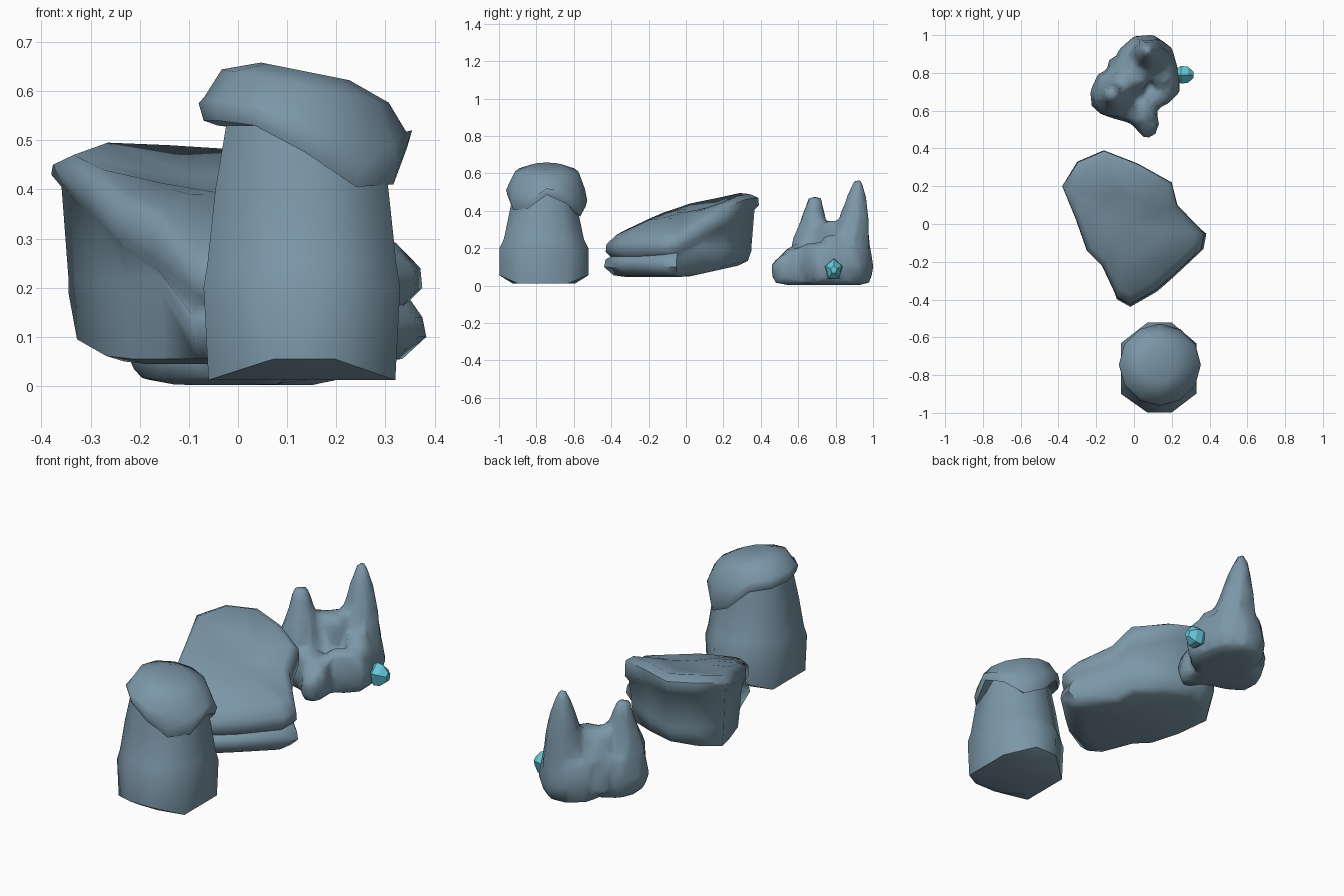
import bpy, bmesh
from math import sin, cos, pi, radians
from mathutils import Vector

cube = bpy.data.objects.get("Cube")
if cube:
    bpy.data.objects.remove(cube)


def material(name, rgb):
    m = bpy.data.materials.new(name)
    m.use_nodes = True
    m.diffuse_color = (*rgb, 1)
    m.node_tree.nodes["Principled BSDF"].inputs["Base Color"].default_value = (*rgb, 1)
    return m


SLATE = material("slate blue", (0.2, 0.31, 0.39))
TEAL = material("crystal teal", (0.13, 0.57, 0.69))


def loft(name, rings, mat, angle=40):
    """Skin closed rings of equal length, capping both ends with a fan."""
    bm = bmesh.new()
    loops = [[bm.verts.new(p) for p in ring] for ring in rings]
    n = len(rings[0])
    for a, b in zip(loops, loops[1:]):
        for i in range(n):
            j = (i + 1) % n
            bm.faces.new((a[i], a[j], b[j], b[i]))
    for loop in (loops[0], loops[-1]):
        mid = bm.verts.new(sum((v.co for v in loop), Vector()) / n)
        for i in range(n):
            bm.faces.new((loop[i], loop[(i + 1) % n], mid))
    bmesh.ops.recalc_face_normals(bm, faces=bm.faces)
    mesh = bpy.data.meshes.new(name)
    bm.to_mesh(mesh)
    bm.free()
    mesh.materials.append(mat)
    obj = bpy.data.objects.new(name, mesh)
    bpy.context.collection.objects.link(obj)
    bpy.ops.object.select_all(action='DESELECT')
    obj.select_set(True)
    bpy.context.view_layer.objects.active = obj
    bpy.ops.object.shade_smooth_by_angle(angle=radians(angle))
    return obj


def scaled(p, c, sx, sy, z):
    return Vector((c[0] + (p[0] - c[0]) * sx, c[1] + (p[1] - c[1]) * sy, z))


def circle(c, r, z, n, turn=0.0):
    return [Vector((c[0] + r * cos(turn + 2 * pi * i / n),
                    c[1] + r * sin(turn + 2 * pi * i / n), z)) for i in range(n)]


# Pillar body: octagon with a flared foot
foot = [(.07, -1), (.2, -1), (.33, -.9), (.33, -.63), (.2, -.52), (.07, -.52), (-.07, -.63), (-.07, -.9)]
pc = (.13, -.76)
rings = [[scaled(p, pc, .8, .7, .012) for p in foot],
         [scaled(p, pc, .95, .99, .055 if abs(p[1] - pc[1]) > .2 else .012) for p in foot]]
for z, sx, sy in ((.2, 1, .99), (.25, .96, .89), (.4, .88, .76), (.53, .77, .66)):
    rings.append([scaled(p, pc, sx, sy, z) for p in foot])
loft("pillar_body", rings, SLATE, 58)

# Pillar cap: lopsided dome whose rim droops on one side
droop = (.485, .44, .37, .42, .52, .53, .54, .54, .53, .475, .405, .41)
cc = (.137, -.745)
rings = []
for r, z, blend in ((.15, .03, 0), (.207, 0, 0), (.217, .035, 0), (.205, .58, .6), (.17, .61, 1), (.09, .64, 1)):
    ring = circle(cc, r, 0, len(droop))
    for p, low in zip(ring, droop):
        tilted = z - .2 * (p.x - cc[0])
        p.z = low * (1 - blend) + tilted * blend if blend else low + z
    rings.append(ring)
loft("pillar_cap", rings, SLATE, 60)

# Sloping slab: x, y, rim top, rim underside
rim = [(-.38, .2, .45, .42), (-.3, .33, .475, .42), (-.16, .39, .47, .42), (.02, .32, .46, .39),
       (.2, .22, .42, .33), (.23, .1, .35, .26), (.375, -.05, .24, .19), (.36, -.13, .24, .18),
       (.2, -.28, .23, .17), (.12, -.35, .23, .17), (-.02, -.43, .22, .17), (-.09, -.39, .24, .18),
       (-.17, -.22, .34, .25), (-.25, -.14, .37, .3), (-.31, .03, .42, .36)]
sc = (-.03, 0)


def ledge(p):
    return p[1] < 0 and p[0] > -.12


def slab_ring(scale, height):
    return [scaled(p, sc, scale(p), scale(p), height(p)) for p in rim]


loft("slab_rock", [
    slab_ring(lambda p: .72, lambda p: .045 + .16 * max(0, p[1])),
    slab_ring(lambda p: .9 if ledge(p) else .85, lambda p: .055 + .2 * max(0, p[1])),
    slab_ring(lambda p: 1.02 if ledge(p) else .9, lambda p: .1 if ledge(p) else .19),
    slab_ring(lambda p: 1 if ledge(p) else .9, lambda p: .14 if ledge(p) else .22),
    slab_ring(lambda p: .94, lambda p: p[3] - .015),
    slab_ring(lambda p: 1, lambda p: p[3] + .01),
    slab_ring(lambda p: .99, lambda p: p[2]),
    slab_ring(lambda p: .87, lambda p: p[2] + (.05 if ledge(p) else .02)),
    slab_ring(lambda p: .45, lambda p: .395 + .3 * (p[2] - .36)),
], SLATE, 55)

# Jagged rock base
base = [(-.23, .7), (-.19, .79), (-.1, .84), (-.08, .92), (0, .99), (.1, 1), (.2, .93), (.23, .82),
        (.24, .7), (.18, .64), (.12, .61), (.12, .48), (.06, .45), (0, .53), (-.14, .57), (-.22, .62)]
bc = (.03, .74)


def shoulder(p):
    return min(.21, .13 + .9 * max(0, p[1] - .45))


parts = [loft("jagged_rock", [
    [scaled(p, bc, .6, .7, .002) for p in base],
    [scaled(p, bc, .9, .94, .015) for p in base],
    [scaled(p, bc, 1.02, 1.015, .1) for p in base],
    [scaled(p, bc, .92, .94, shoulder(p)) for p in base],
    [scaled(p, bc, .6, .7, shoulder(p) + .02) for p in base],
    [scaled(p, bc, .3, .3, .18) for p in base],
], SLATE)]

# Spires, saddle and buttresses of the jagged rock: (x, y, z, radius) up each one
spires = [
    [(.08, .86, .05, .13), (.08, .87, .2, .125), (.08, .895, .34, .09), (.075, .91, .46, .06), (.07, .92, .565, .022)],
    [(-.1, .68, .05, .13), (-.11, .67, .24, .11), (-.11, .68, .36, .07), (-.12, .69, .475, .035)],
    [(-.03, .8, .05, .13), (-.02, .79, .22, .11), (.01, .79, .3, .08), (.02, .79, .345, .05)],
    [(-.04, .75, .2, .1), (-.05, .75, .3, .07), (-.05, .75, .345, .04)],
    [(.065, .54, .04, .075), (.06, .55, .13, .072), (.03, .59, .2, .055)],
    [(.17, .74, .04, .08), (.17, .75, .16, .075), (.14, .79, .27, .05)],
]
for k, path in enumerate(spires):
    parts.append(loft("spire", [circle(p, p[3], p[2], 7, .4 * k + .15 * i) for i, p in enumerate(path)], SLATE))

# Fuse these into one weathered rock
for part in parts:
    part.select_set(True)
rock = bpy.context.view_layer.objects.active = parts[0]
bpy.ops.object.join()
fuse = rock.modifiers.new("fuse", 'REMESH')
fuse.mode = 'VOXEL'
fuse.voxel_size = .016
fuse.use_smooth_shade = True
wear = rock.modifiers.new("wear", 'SMOOTH')
wear.iterations = 3
facet = rock.modifiers.new("facet", 'DECIMATE')
facet.ratio = .1

# Crystal: five-sided shard pointing sideways
shard = [(.2, .02), (.25, .055), (.285, .05), (.315, .02)]
loft("crystal", [[Vector((x, .79 + r * .9 * sin(2 * pi * i / 5), .085 + r * 1.1 * cos(2 * pi * i / 5)))
                  for i in range(5)] for x, r in shard], TEAL, 30)
